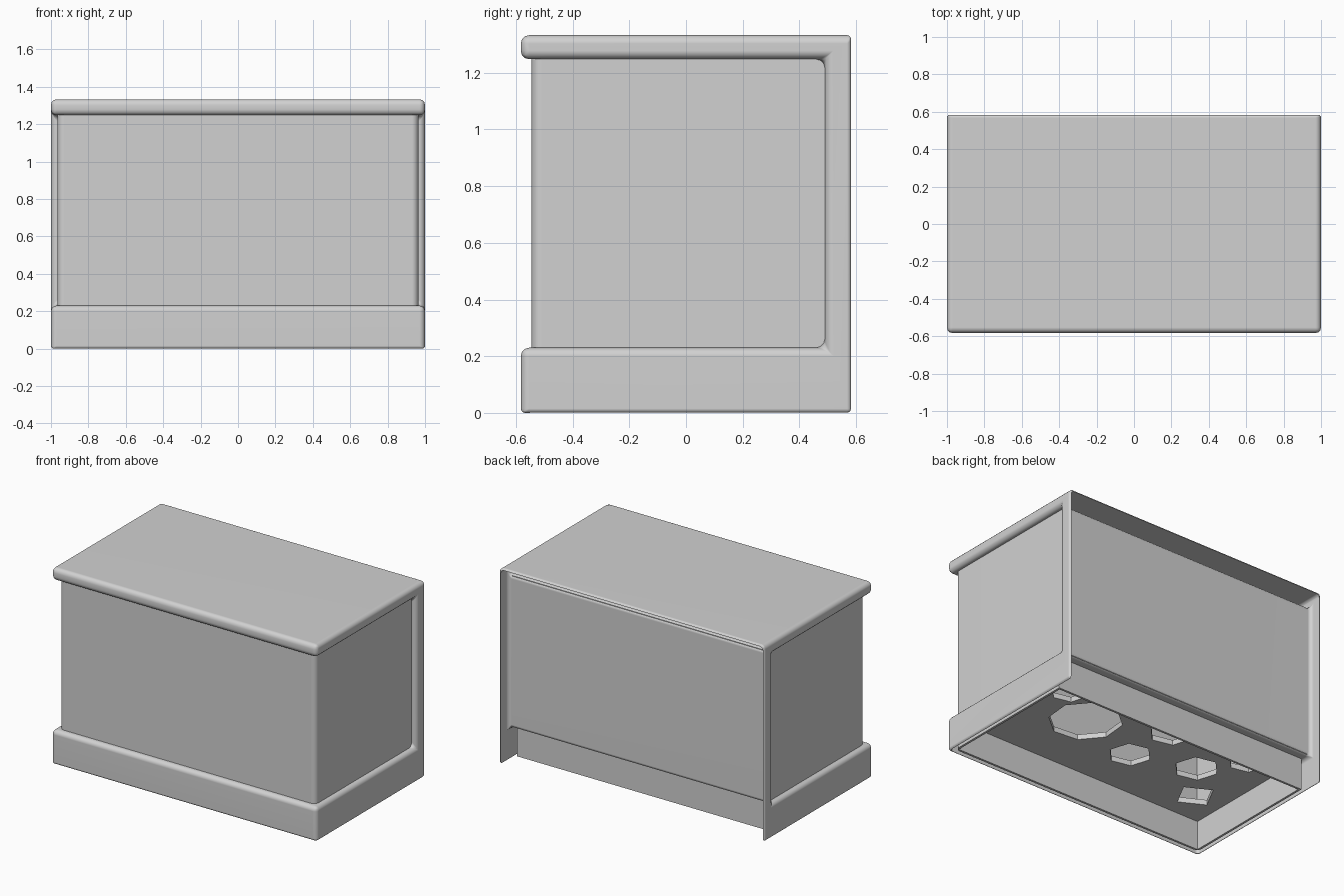
import bpy, bmesh, math
from mathutils import Matrix

cube = bpy.data.objects.get("Cube")
if cube:
    bpy.data.objects.remove(cube, do_unlink=True)

grey = bpy.data.materials.new("light_grey")
grey.use_nodes = True
COLOUR = (0.64, 0.64, 0.64, 1)
grey.diffuse_color = COLOUR
grey.node_tree.nodes["Principled BSDF"].inputs["Base Color"].default_value = COLOUR


def add_object(name, bm):
    bmesh.ops.recalc_face_normals(bm, faces=bm.faces)
    mesh = bpy.data.meshes.new(name)
    bm.to_mesh(mesh)
    bm.free()
    mesh.materials.append(grey)
    obj = bpy.data.objects.new(name, mesh)
    bpy.context.collection.objects.link(obj)
    return obj


def box(name, x, y, z):
    bm = bmesh.new()
    bmesh.ops.create_cube(bm, size=1)
    for v in bm.verts:
        v.co = [lo + (c + 0.5) * (hi - lo) for c, (lo, hi) in zip(v.co, (x, y, z))]
    return add_object(name, bm)


def prism(name, sides, radius, x, y, z, height, turn):
    bm = bmesh.new()
    bmesh.ops.create_cone(bm, cap_ends=True, segments=sides, radius1=radius,
                          radius2=radius, depth=height,
                          matrix=Matrix.Translation((x, y, z)) @ Matrix.Rotation(turn, 4, "Z"))
    return add_object(name, bm)


def c_prism(name, half, y, z, notch_y, notch_z):
    # C-shaped side profile, open to the front, swept across the width
    profile = [(y[0], z[0]), (y[1], z[0]), (y[1], z[1]), (y[0], z[1]),
               (y[0], notch_z[1]), (notch_y, notch_z[1]),
               (notch_y, notch_z[0]), (y[0], notch_z[0])]
    bm = bmesh.new()
    face = bm.faces.new([bm.verts.new((-half, py, pz)) for py, pz in profile])
    ext = bmesh.ops.extrude_face_region(bm, geom=[face])
    for v in ext["geom"]:
        if isinstance(v, bmesh.types.BMVert):
            v.co.x = half
    return add_object(name, bm)


def round_edges(obj, width, rule):
    # The rule gives each edge's share of the width from its midpoint
    mesh = obj.data
    weights = mesh.attributes.new("bevel_weight_edge", "FLOAT", "EDGE")
    for e in mesh.edges:
        a, b = (mesh.vertices[i].co for i in e.vertices)
        weights.data[e.index].value = rule((a + b) / 2)
    mod = obj.modifiers.new("round", "BEVEL")
    mod.limit_method, mod.width, mod.segments = "WEIGHT", width, 3


def cut(obj, cutters):
    for c in cutters:
        c.hide_render = True
        mod = obj.modifiers.new("cut", "BOOLEAN")
        mod.operation, mod.solver, mod.object = "DIFFERENCE", "EXACT", c


def finish(obj, cutters):
    # Apply the modifiers, drop the cutters and shade
    bpy.context.view_layer.update()
    graph = bpy.context.evaluated_depsgraph_get()
    mesh = bpy.data.meshes.new_from_object(obj.evaluated_get(graph))
    obj.modifiers.clear()
    obj.data = mesh
    for c in cutters:
        bpy.data.objects.remove(c, do_unlink=True)
    bpy.ops.object.select_all(action="DESELECT")
    obj.select_set(True)
    bpy.context.view_layer.objects.active = obj
    bpy.ops.object.shade_smooth_by_angle(angle=math.radians(40))
    weighted = obj.modifiers.new("flat_normals", "WEIGHTED_NORMAL")
    weighted.keep_sharp = True


# Rounded trim shell, hollow and open at the back and the bottom
trim = c_prism("trim", 1, (-0.583, 0.583), (0, 1.333), 0.49, (0.23, 1.248))
round_edges(trim, 0.03, lambda m: 0.5 if m.y > 0.58 or m.z < 0.01 else 1)
hollow = c_prism("trim_hollow", 0.988, (-0.571, 0.8), (-0.1, 1.321), 0.502, (0.218, 1.26))
round_edges(hollow, 0.025, lambda m: 1)
well = box("trim_well", (-0.94, 0.94), (-0.52, 0.43), (0.1, 0.3))
cut(trim, [hollow, well])
finish(trim, [hollow, well])

# Thin-walled body standing inside the trim, stepped in at the lower back
body = box("body", (-0.965, 0.965), (-0.545, 0.495), (0.003, 1.255))
round_edges(body, 0.035, lambda m: float(m.y < -0.5 and 0.1 < m.z < 1.2))
cutters = [box("rear_step", (-1.1, 1.1), (0.44, 0.6), (-0.1, 0.225)),
           box("upper_cavity", (-0.94, 0.94), (-0.52, 0.47), (0.235, 1.235)),
           box("lower_cavity", (-0.95, 0.95), (-0.53, 0.425), (-0.1, 0.2))]

# Polygonal openings through the floor
openings = [(8, 0.23, 0.36, -0.03), (6, 0.135, -0.11, -0.17), (6, 0.14, -0.53, -0.04),
            (4, 0.13, -0.74, -0.3), (6, 0.14, -0.14, 0.19), (6, 0.12, -0.72, 0.22),
            (6, 0.12, 0.66, 0.18)]
for sides, radius, x, y in openings:
    cutters.append(prism("opening_cutter", sides, radius, x, y, 0.22, 0.12, 0.3))
cut(body, cutters)
finish(body, cutters)
